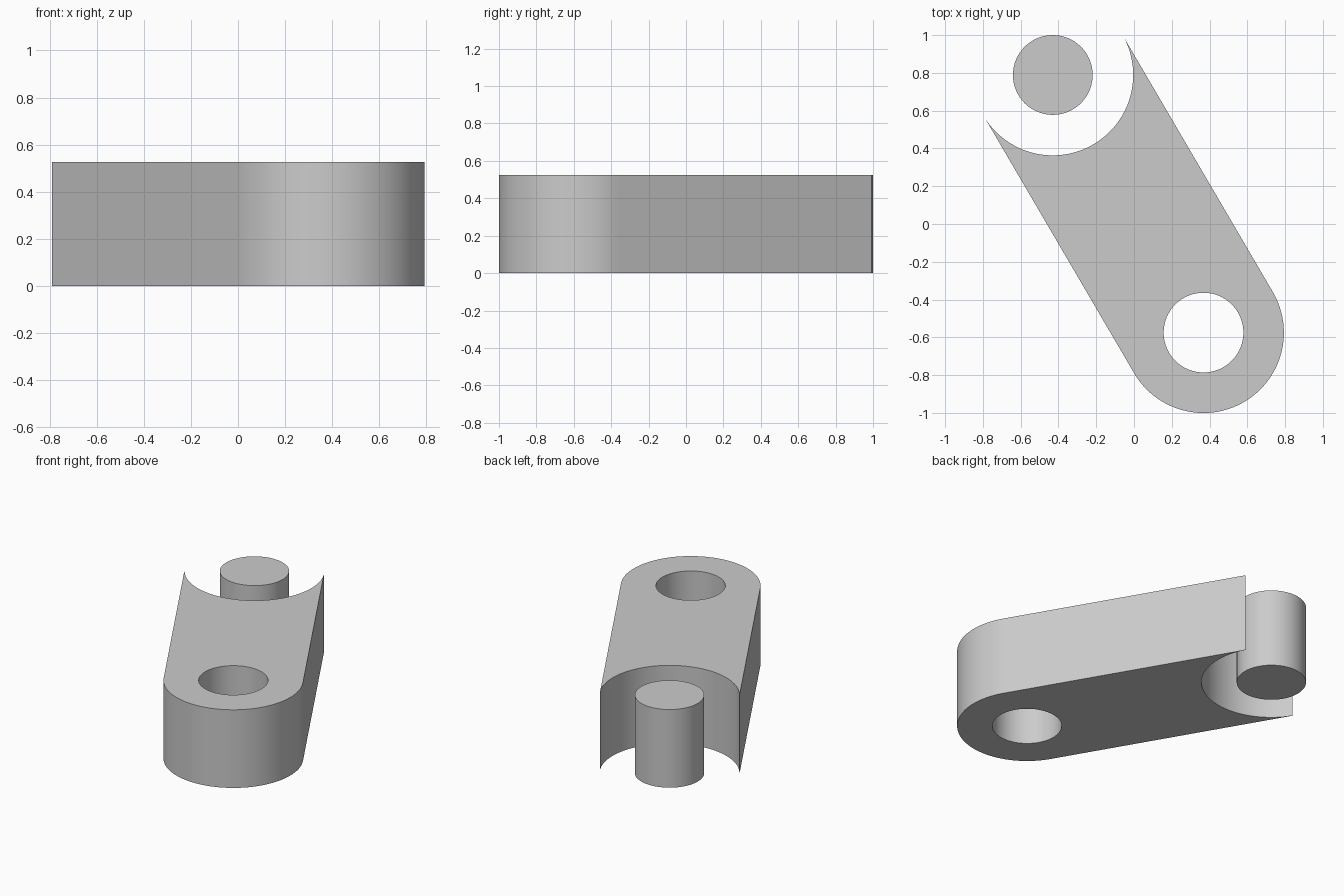
import bpy, bmesh, math
from mathutils import Vector

cube = bpy.data.objects.get("Cube")
if cube:
    bpy.data.objects.remove(cube, do_unlink=True)

HEIGHT = 0.525
HOLE = Vector((0.368, -0.575))      # centre of the bored end
PIN = Vector((-0.43, 0.789))        # centre of the pin and its socket
OUTER_R, HOLE_R, PIN_R = 0.4255, 0.211, 0.211
SETBACK = 0.014                     # how far the horn tips stop short of the pin centre
AXIS = (PIN - HOLE).normalized()
HEADING = math.atan2(AXIS.y, AXIS.x)

grey = bpy.data.materials.new("plain grey")
grey.use_nodes = True
colour = (0.6, 0.6, 0.6, 1)
grey.diffuse_color = colour
grey.node_tree.nodes["Principled BSDF"].inputs["Base Color"].default_value = colour


def arc(centre, radius, start, end, steps):
    """Points along an arc, both ends included."""
    angles = [start + (end - start) * i / steps for i in range(steps + 1)]
    return [centre + radius * Vector((math.cos(a), math.sin(a))) for a in angles]


def circle(centre, radius):
    return arc(centre, radius, 0, math.tau, 96)[:-1]


def extrude_loops(name, loops):
    """Fill closed outlines (inner ones become holes) and raise them to full height."""
    bm = bmesh.new()
    edges = []
    for loop in loops:
        verts = [bm.verts.new((p.x, p.y, 0)) for p in loop]
        edges += [bm.edges.new((v, verts[i - 1])) for i, v in enumerate(verts)]
    bmesh.ops.triangle_fill(bm, edges=edges, use_beauty=True, use_dissolve=False)
    made = bmesh.ops.extrude_face_region(bm, geom=bm.faces[:], use_keep_orig=True)
    top = [g for g in made["geom"] if isinstance(g, bmesh.types.BMVert)]
    bmesh.ops.translate(bm, verts=top, vec=(0, 0, HEIGHT))
    bmesh.ops.recalc_face_normals(bm, faces=bm.faces[:])
    mesh = bpy.data.meshes.new(name)
    bm.to_mesh(mesh)
    bm.free()
    mesh.materials.append(grey)
    obj = bpy.data.objects.new(name, mesh)
    bpy.context.collection.objects.link(obj)
    bpy.ops.object.select_all(action="DESELECT")
    obj.select_set(True)
    bpy.context.view_layer.objects.active = obj
    bpy.ops.object.shade_smooth_by_angle(angle=math.radians(25))


# Link body: rounded end, straight sides, concave socket and a bored hole
quarter = math.pi / 2
socket_r = math.hypot(OUTER_R, SETBACK)
tilt = math.atan2(SETBACK, OUTER_R)
rounded_end = arc(HOLE, OUTER_R, HEADING + quarter, HEADING + 3 * quarter, 64)
socket = arc(PIN, socket_r, HEADING - quarter - tilt,
             HEADING - 3 * quarter + tilt, 64)
extrude_loops("link_body", [rounded_end + socket, circle(HOLE, HOLE_R)])

# Free-standing pin inside the socket
extrude_loops("pin", [circle(PIN, PIN_R)])
